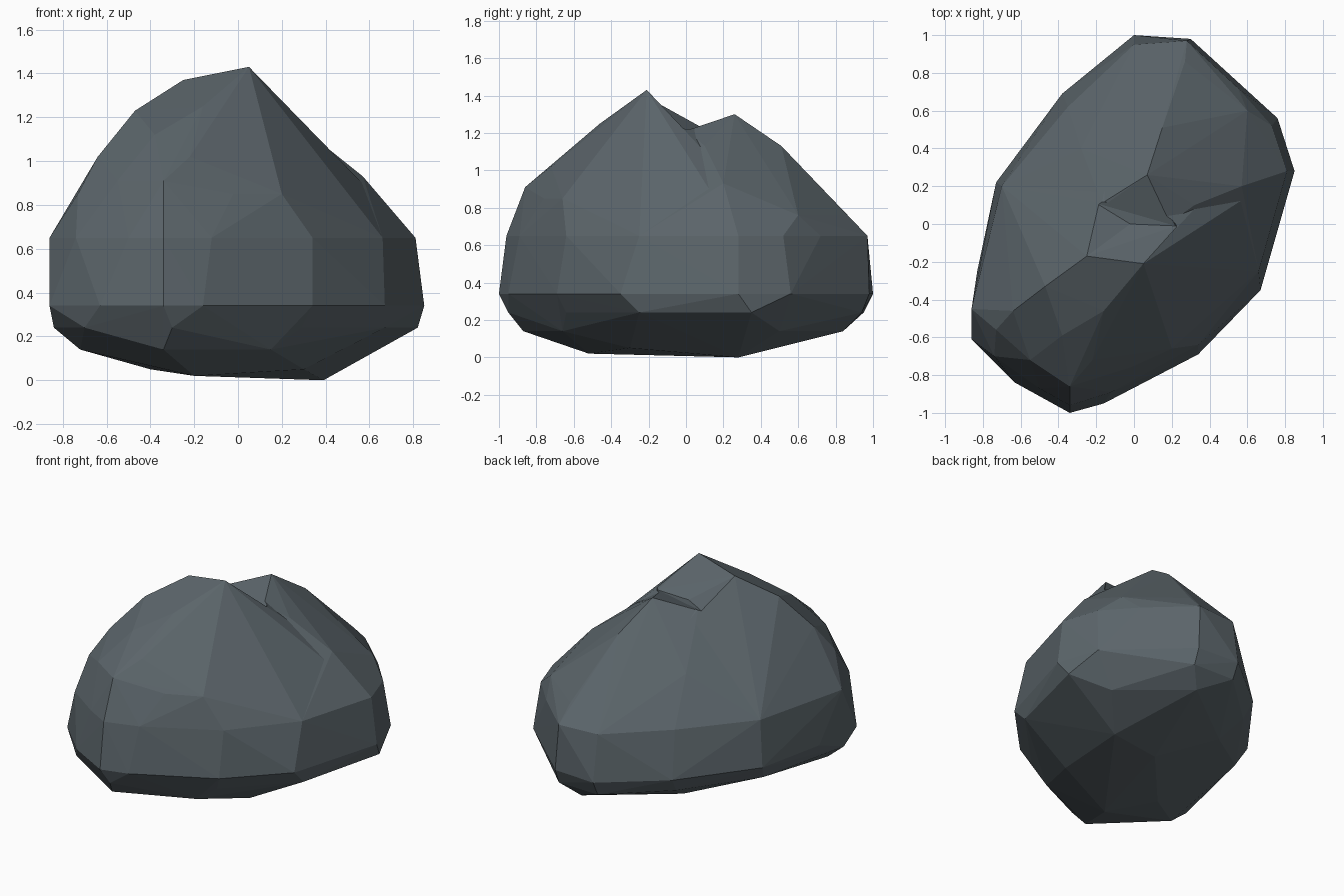
import bpy, bmesh

if "Cube" in bpy.data.objects:
    bpy.data.objects.remove(bpy.data.objects["Cube"])


def hull(name, levels):
    """Faceted solid: convex hull over stacked (height, outline) levels."""
    bm = bmesh.new()
    for z, outline in levels:
        for x, y in outline:
            bm.verts.new((x, y, z))
    res = bmesh.ops.convex_hull(bm, input=bm.verts[:])
    junk = list({g for g in res["geom_interior"] + res["geom_unused"]
                 if isinstance(g, bmesh.types.BMVert)})
    bmesh.ops.delete(bm, geom=junk, context='VERTS')
    bmesh.ops.recalc_face_normals(bm, faces=bm.faces[:])
    me = bpy.data.meshes.new(name)
    bm.to_mesh(me)
    bm.free()
    ob = bpy.data.objects.new(name, me)
    bpy.context.collection.objects.link(ob)
    return ob


def combine(target, other, operation):
    """Boolean the second solid into the first and remove it."""
    mod = target.modifiers.new("combine", 'BOOLEAN')
    mod.operation = operation
    mod.solver = 'EXACT'
    mod.object = other
    bpy.context.view_layer.update()
    deps = bpy.context.evaluated_depsgraph_get()
    mesh = bpy.data.meshes.new_from_object(target.evaluated_get(deps))
    target.modifiers.clear()
    target.data = mesh
    bpy.data.objects.remove(other)


# Lower body: rounded underside up to the steep walls, shared by both peaks
body = [
    (0.0, [(0.39, 0.28)]),
    (0.02, [(-0.2, -0.52), (0.0, 0.2)]),
    (0.05, [(-0.4, -0.25), (0.3, -0.3)]),
    (0.14, [(-0.72, -0.5), (-0.34, -0.87), (0.15, -0.66), (0.2, 0.84), (0.6, 0.5), (-0.3, 0.46)]),
    (0.24, [(-0.84, -0.5), (-0.7, -0.74), (-0.3, -0.95), (0.29, -0.64), (0.67, -0.25),
            (0.0, 0.95), (0.3, 0.94), (0.82, 0.35), (-0.36, 0.62), (-0.69, 0.15)]),
    (0.34, [(-0.34, -1.0), (-0.16, -0.95), (-0.63, -0.84), (-0.86, -0.61), (-0.83, -0.25),
            (0.34, -0.69), (0.67, -0.35), (0.73, -0.07), (0.85, 0.28), (0.76, 0.56),
            (0.3, 0.98), (0.0, 1.0), (-0.38, 0.69), (-0.73, 0.22)]),
    (0.65, [(-0.86, -0.45), (-0.74, -0.7), (-0.5, -0.87), (-0.34, -0.96), (-0.12, -0.89),
            (0.34, -0.64), (0.66, -0.25), (0.81, 0.28), (0.73, 0.52), (0.55, 0.72),
            (0.28, 0.97), (0.0, 0.95), (-0.35, 0.62), (-0.7, 0.2)]),
    (0.88, [(0.48, -0.03), (-0.5, 0.12)]),
]

# Front-left ridge with the main peak
main_crest = [
    (0.85, [(-0.02, -0.76), (0.2, -0.66), (0.43, -0.34), (-0.73, -0.56)]),
    (0.91, [(-0.34, -0.86), (-0.55, -0.72)]),
    (1.02, [(-0.64, -0.46), (-0.22, -0.72)]),
    (1.12, [(-0.38, -0.59)]),
    (1.23, [(-0.47, -0.33), (0.18, 0.0), (-0.17, 0.11)]),
    (1.25, [(-0.16, -0.46)]),
    (1.37, [(-0.25, -0.17)]),
    (1.43, [(0.05, -0.21)]),
]

# Back-right ridge with the lower peak
low_crest = [
    (0.76, [(0.6, 0.6), (0.27, 0.86), (0.02, 0.78)]),
    (0.93, [(0.57, 0.2), (0.43, 0.48), (-0.28, 0.4)]),
    (1.13, [(0.15, 0.51), (0.32, 0.1)]),
    (1.22, [(0.18, 0.0), (-0.02, 0.0), (-0.17, 0.11)]),
    (1.3, [(0.07, 0.26)]),
]
rock = hull("rock", body + main_crest)
combine(rock, hull("low_ridge", body + low_crest), 'UNION')

# Saddle between the two peaks
notch = hull("notch_cutter", [
    (1.21, [(-0.02, 0.0), (0.22, -0.01)]),
    (1.22, [(-0.2, 0.11)]),
    (1.3, [(0.07, 0.26)]),
    (1.37, [(-0.25, -0.17)]),
    (1.43, [(0.05, -0.21)]),
    (1.7, [(0.4, -0.2), (-0.4, -0.12), (0.1, 0.28), (0.4, 0.2), (-0.4, 0.2)]),
])
combine(rock, notch, 'DIFFERENCE')

# Flat slate-grey stone
mat = bpy.data.materials.new("slate")
mat.diffuse_color = (0.105, 0.13, 0.145, 1)
mat.use_nodes = True
mat.node_tree.nodes["Principled BSDF"].inputs["Base Color"].default_value = mat.diffuse_color
rock.data.materials.clear()
rock.data.materials.append(mat)
for p in rock.data.polygons:
    p.use_smooth = False
    p.material_index = 0
